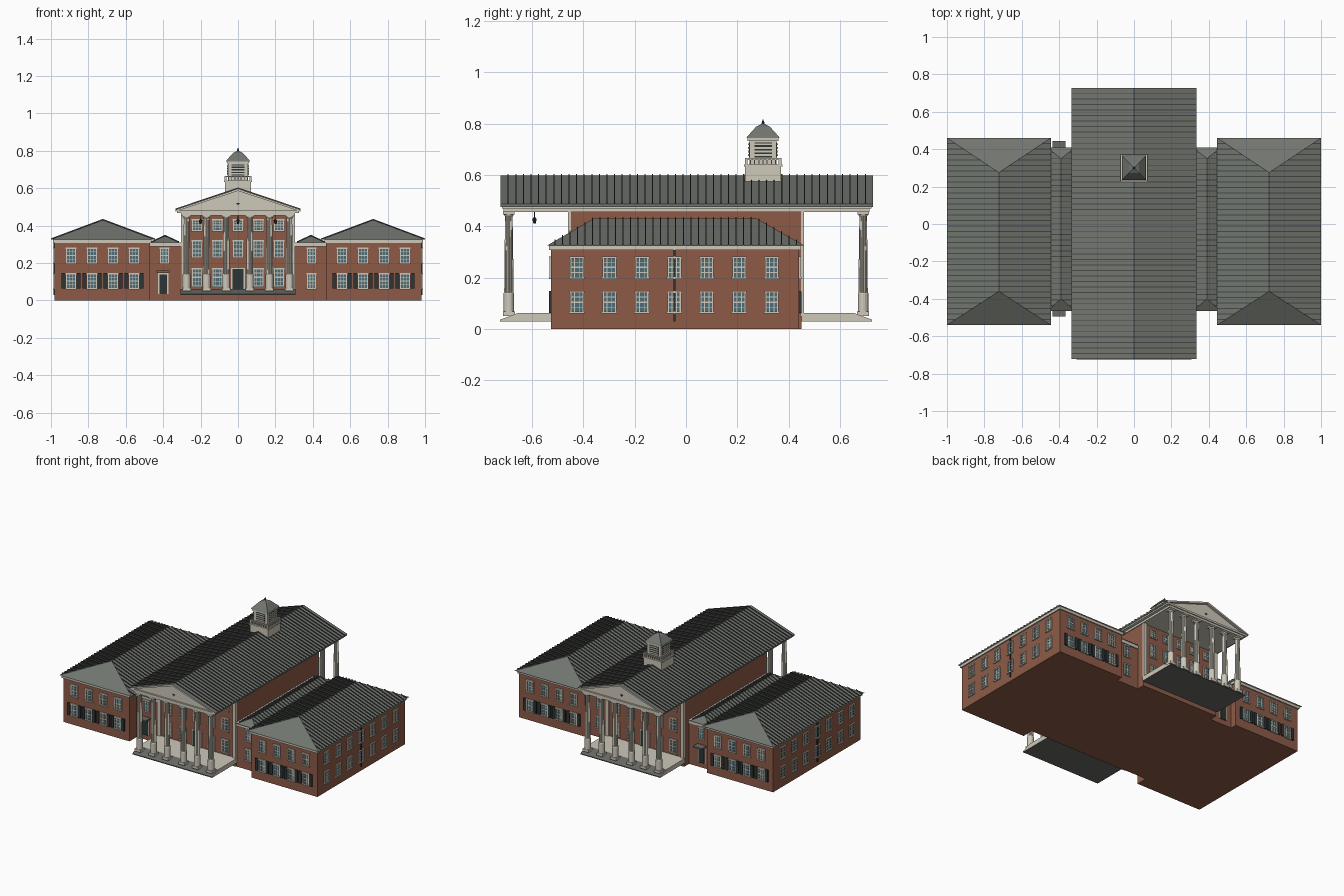
import bpy, bmesh, math
from mathutils import Matrix, Vector

cube = bpy.data.objects.get("Cube")
if cube:
    bpy.data.objects.remove(cube)


def material(name, r, g, b):
    m = bpy.data.materials.new(name)
    m.use_nodes = True
    m.diffuse_color = (r, g, b, 1)
    m.node_tree.nodes["Principled BSDF"].inputs["Base Color"].default_value = (r, g, b, 1)
    return m


BRICK = material("red_brick", .27, .105, .064)
TRIM = material("cream_trim", .62, .58, .49)
ROOF = material("grey_roof", .165, .178, .158)
SEAM = material("dark_seam", .06, .066, .06)
DARK = material("dark_shutter", .026, .034, .034)
GLASS = material("blue_glass", .075, .15, .18)
STONE = material("grey_stone", .14, .14, .13)

parts = {}


def part(name, *mats):
    """Return the bmesh gathering all geometry of one named part."""
    return parts.setdefault(name, (bmesh.new(), mats))[0]


def box(bm, x, y, z):
    """Box from three (low, high) ranges."""
    lo, hi = Vector((x[0], y[0], z[0])), Vector((x[1], y[1], z[1]))
    size = Matrix.Diagonal((*(hi - lo), 1))
    bmesh.ops.create_cube(bm, size=1, matrix=Matrix.Translation((lo + hi) / 2) @ size)


def extrude_y(bm, profile, y0, y1):
    """Extrude an (x, z) outline along y."""
    ends = [[bm.verts.new((x, y, z)) for x, z in profile] for y in (y0, y1)]
    n = len(profile)
    faces = [bm.faces.new(ends[0]), bm.faces.new(ends[1][::-1])]
    for i in range(n):
        j = (i + 1) % n
        faces.append(bm.faces.new((ends[0][i], ends[1][i], ends[1][j], ends[0][j])))
    bmesh.ops.recalc_face_normals(bm, faces=faces)
    return faces


def rings(bm, cx, cy, levels, sides, flute=1.0, turn=0.0):
    """Stack of (radius, z) rings, capped at both ends."""
    loops = []
    for r, z in levels:
        loop = []
        for i in range(sides):
            a = turn + math.tau * i / sides
            k = r * (flute if i % 2 else 1)
            loop.append(bm.verts.new((cx + k * math.cos(a), cy + k * math.sin(a), z)))
        loops.append(loop)
    for a, b in zip(loops, loops[1:]):
        for i in range(sides):
            j = (i + 1) % sides
            bm.faces.new((a[i], a[j], b[j], b[i]))
    bm.faces.new(loops[0][::-1])
    bm.faces.new(loops[-1])


def wall_box(bm, axis, side, wall, u, z, depth):
    """Plate on a wall: axis is the wall normal, u the range along the wall."""
    d = sorted((wall - side * .003, wall + side * depth))
    box(bm, *((d, u, z) if axis == "x" else (u, d, z)))


def window(axis, side, wall, c, z0, z1, shutters=False, w=.054):
    put = lambda bm, u0, u1, a, b, d: wall_box(bm, axis, side, wall, (c + u0, c + u1), (a, b), d)
    frame, h = part("window_frames", TRIM), w / 2
    put(part("window_glass", GLASS), -h, h, z0, z1, .002)
    for s in (-h, h - .006):
        put(frame, s, s + .006, z0, z1, .007)
    put(frame, -h - .003, h + .003, z0 - .005, z0 + .003, .009)
    put(frame, -h - .002, h + .002, z1 - .005, z1 + .003, .008)
    for f in (1 / 3, 2 / 3):
        put(frame, w * f - h - .0015, w * f - h + .0015, z0, z1, .004)
    for f in (.25, .5, .75):
        t = .003 if f == .5 else .0014
        zc = z0 + (z1 - z0) * f
        put(frame, -h, h, zc - t, zc + t, .004)
    if shutters:
        for s in (-1, 1):
            e = sorted((s * (h + .002), s * (h + .024)))
            put(part("window_shutters", DARK), *e, z0 - .002, z1 + .002, .009)


def door(side, wall, c, w, z0, z1):
    u = (c - w / 2, c + w / 2)
    wall_box(part("door_frames", TRIM), "y", side, wall, (u[0] - .007, u[1] + .007), (z0, z1 + .007), .004)
    wall_box(part("doors", DARK), "y", side, wall, u, (z0, z1), .008)


def seams(y0, y1, xe, xr, z0, z1, r0, r1, step=.03):
    """Standing seams running up one slope, cut short at the hips."""
    n = int((y1 - y0) / step)
    for i in range(1, n + 1):
        y = y0 + (y1 - y0) * i / (n + 1)
        t = min(1, (y - y0) / max(r0 - y0, 1e-4), (y1 - y) / max(y1 - r1, 1e-4))
        x, z = xe + (xr - xe) * t, z0 + (z1 - z0) * t
        extrude_y(part("roof_seams", SEAM), [(xe, z0), (x, z), (x, z + .006), (xe, z0 + .006)],
                  y - .002, y + .002)


def hip_roof(name, x, y, z, ridge):
    bm = part(name, ROOF, TRIM)
    xm = sum(x) / 2
    a, b, c, d = [bm.verts.new((px, py, z[0])) for px, py in
                  ((x[0], y[0]), (x[1], y[0]), (x[1], y[1]), (x[0], y[1]))]
    e, f = [bm.verts.new((xm, r, z[1])) for r in ridge]
    for vs in ((a, b, e), (b, c, f, e), (c, d, f), (d, a, e, f)):
        bm.faces.new(vs)
    bm.faces.new((d, c, b, a)).material_index = 1
    for xe in x:
        seams(*y, xe, xm, *z, *ridge)


UP, LOW = (.2, .28), (.065, .145)
for s, label in ((-1, "right"), (1, "left")):
    span = lambda a, b: sorted((s * a, s * b))
    # Side wings
    box(part(label + "_wing", BRICK), span(.47, .98), (-.525, .44), (0, .315))
    box(part(label + "_wing_cornice", TRIM), span(.462, .988), (-.533, .448), (.308, .326))
    hip_roof(label + "_wing_roof", span(.445, 1), (-.54, .46), (.326, .43), (-.36, .275))
    for i in range(7):
        for row in (UP, LOW):
            window("x", s, s * .98, -.425 + .1265 * i, *row)
    for i in range(4):
        for side, wall in ((-1, -.525), (1, .44)):
            window("y", side, wall, s * (.556 + .1122 * i), *UP)
            window("y", side, wall, s * (.556 + .1122 * i), *LOW, True)
    box(part("downspouts", DARK), span(.978, .987), (-.049, -.041), (.03, .312))
    # Linking blocks
    box(part(label + "_link", BRICK), span(.29, .48), (-.445, .395), (0, .3))
    box(part(label + "_link_cornice", TRIM), span(.3, .47), (-.455, .402), (.288, .31))
    hip_roof(label + "_link_roof", span(.315, .465), (-.465, .41), (.31, .345), (-.4, .35))
    for side, wall in ((-1, -.445), (1, .395)):
        window("y", side, wall, s * .393, *UP, w=.048)
        if s > 0:
            window("y", side, wall, s * .393, *LOW, w=.048)
        else:
            door(side, wall, -.4, .042, .035, .14)
            ends = sorted((wall, wall + side * .05))
            box(part("door_hoods", STONE), (-.435, -.365), ends, (.15, .16))

# Central block
box(part("central_block", BRICK), (-.3, .3), (-.45, .45), (0, .462))
box(part("entablature", TRIM), (-.306, .306), (-.71, .715), (.455, .474))
box(part("main_cornice", TRIM), (-.325, .325), (-.717, .722), (.469, .482))
extrude_y(part("pediments", TRIM), [(-.32, .48), (.32, .48), (0, .588)], -.705, .71)

# Main gable roof, cream on the gable edges and soffits
bm = part("main_roof", ROOF, TRIM)
for f in extrude_y(bm, [(-.333, .486), (0, .598), (.333, .486), (.333, .476), (0, .586), (-.333, .476)], -.722, .728):
    f.normal_update()
    if abs(f.normal.y) > .9 or f.normal.z < -.1:
        f.material_index = 1
for s in (-1, 1):
    seams(-.722, .728, s * .333, 0, .486, .598, -.722, .728)

# Porticos at both ends
COLUMN_X = (.063, .168, .275)
for side, label in ((-1, "front"), (1, "back")):
    bm = part(label + "_porch", TRIM, STONE)
    outline = [(.45, .03), (.725, .03), (.725, .036), (.655, .062), (.45, .062)]
    ends = [[bm.verts.new((x, side * y, z)) for y, z in outline] for x in (-.308, .308)]
    bm.faces.new(ends[0])
    bm.faces.new(ends[1])
    for i in range(5):
        j = (i + 1) % 5
        f = bm.faces.new((ends[0][i], ends[0][j], ends[1][j], ends[1][i]))
        f.material_index = 1 if i < 3 else 0
    bmesh.ops.recalc_face_normals(bm, faces=bm.faces[:])
    y = side * .69
    for x in [s * c for c in COLUMN_X for s in (-1, 1)]:
        bm = part(label + "_columns", TRIM)
        box(bm, (x - .023, x + .023), (y - .023, y + .023), (.05, .068))
        rings(bm, x, y, [(.021, .066), (.021, .138), (.018, .143)], 16)
        rings(bm, x, y, [(.018, .14), (.0175, .25), (.0145, .442)], 24, .86)
        rings(bm, x, y, [(.015, .438), (.02, .447)], 16)
        box(bm, (x - .022, x + .022), (y - .022, y + .022), (.446, .457))
    wall = side * .45
    for s in (-1, 1):
        wall_box(part("corner_pilasters", TRIM), "y", side, wall,
                 sorted((s * .278, s * .304)), (.05, .457), .009)
    for i in range(-2, 3):
        x = i * .11
        window("y", side, wall, x, .375, .432)
        window("y", side, wall, x, .232, .32)
        if i:
            window("y", side, wall, x, .078, .17)
        else:
            door(side, wall, 0, .06, .062, .168)

# Hanging lanterns and gable vent
for x in (-.2, 0, .2):
    bm = part("lanterns", DARK)
    box(bm, (x - .0015, x + .0015), (-.5915, -.5885), (.43, .457))
    rings(bm, x, -.59, [(.005, .41), (.01, .428), (.003, .436)], 6)
extrude_y(part("gable_vents", DARK), [(-.012, .522), (.012, .522), (0, .51)], -.708, .713)

# Cupola
CY = .3
square = lambda bm, r, z: box(bm, (-r, r), (CY - r, CY + r), z)
base = part("cupola_base", TRIM)
square(base, .07, (.565, .635))
square(base, .075, (.633, .641))
rail = part("cupola_railing", TRIM)
for s in (-1, 1):
    e = sorted((s * .064, s * .071))
    ye = [CY + v for v in e]
    box(rail, (-.071, .071), ye, (.659, .666))
    box(rail, e, (CY - .071, CY + .071), (.659, .666))
    for i in range(9):
        c = -.066 + .0165 * i
        t = .005 if i in (0, 8) else .002
        box(rail, (c - t, c + t), ye, (.64, .662))
        box(rail, e, (CY + c - t, CY + c + t), (.64, .662))
square(part("cupola_body", TRIM), .053, (.64, .738))
square(part("cupola_cornice", TRIM), .06, (.732, .744))
for axis, mid, side in (("x", 0, -1), ("x", 0, 1), ("y", CY, -1), ("y", CY, 1)):
    wall, c = mid + side * .053, (CY if axis == "x" else 0)
    wall_box(part("cupola_openings", DARK), axis, side, wall, (c - .034, c + .034), (.668, .726), .002)
    for i in range(4):
        z = .674 + .014 * i
        wall_box(part("cupola_louvres", TRIM), axis, side, wall, (c - .034, c + .034), (z, z + .007), .005)
q = math.sqrt(2)
rings(part("cupola_roof", ROOF), 0, CY,
      [(.065 * q, .743), (.061 * q, .75), (.027 * q, .788), (.004 * q, .8)], 4, turn=math.pi / 4)
rings(part("finial", DARK), 0, CY, [(.004, .797), (.006, .802), (.001, .816)], 8)

# Turn every gathered part into an object
for name, (bm, mats) in parts.items():
    mesh = bpy.data.meshes.new(name)
    bm.to_mesh(mesh)
    bm.free()
    for m in mats:
        mesh.materials.append(m)
    bpy.context.collection.objects.link(bpy.data.objects.new(name, mesh))
